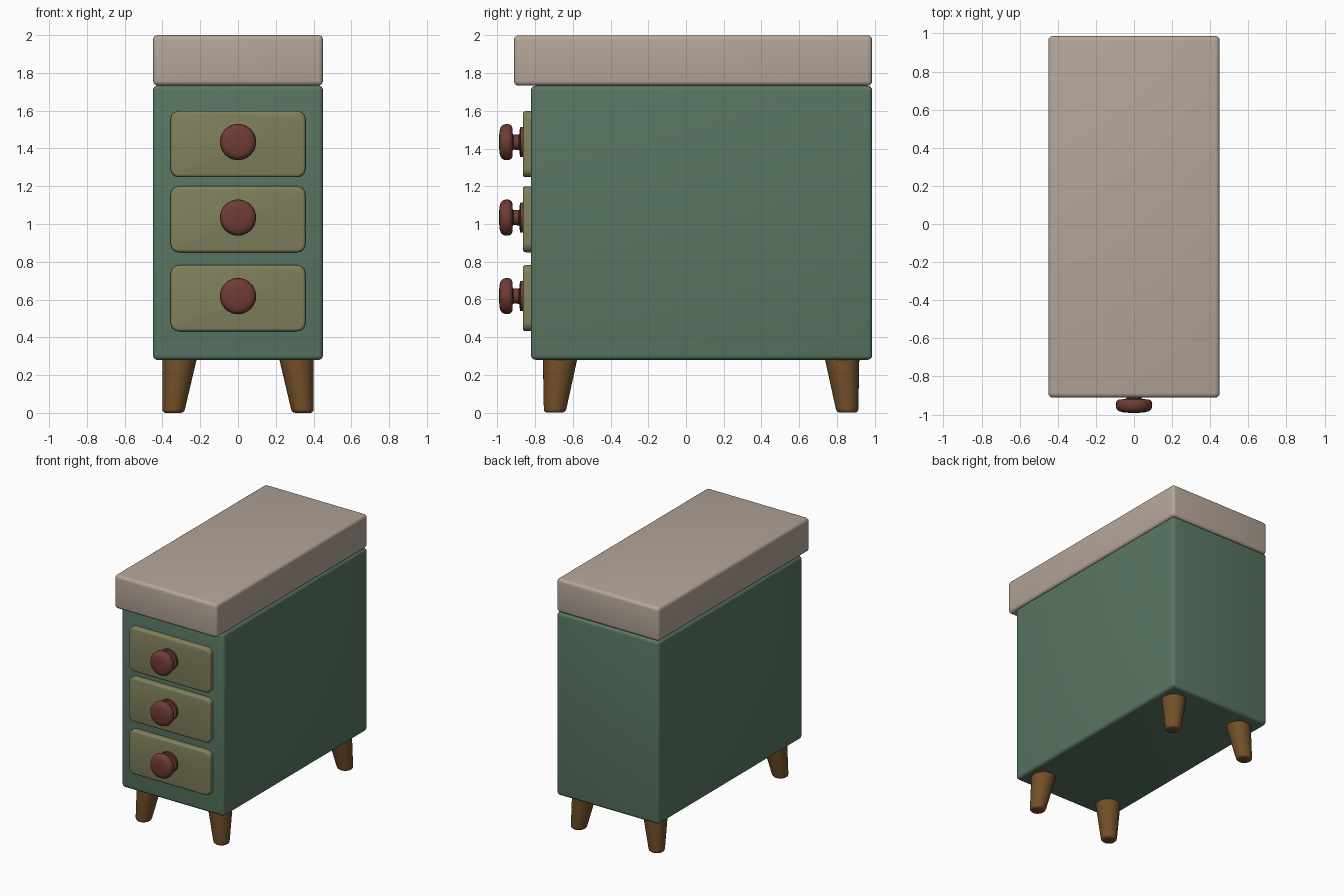
import bpy, bmesh, math
from mathutils import Vector

if "Cube" in bpy.data.objects:
    bpy.data.objects.remove(bpy.data.objects["Cube"])


def material(name, rgb):
    m = bpy.data.materials.new(name)
    m.diffuse_color = (*rgb, 1)
    m.use_nodes = True
    m.node_tree.nodes["Principled BSDF"].inputs["Base Color"].default_value = m.diffuse_color
    return m


GREEN = material("green paint", (0.10, 0.18, 0.125))
BEIGE = material("beige top", (0.46, 0.38, 0.32))
OLIVE = material("olive paint", (0.22, 0.22, 0.11))
RED = material("dark red", (0.16, 0.045, 0.035))
WOOD = material("brown wood", (0.17, 0.08, 0.022))


def finish(name, bm, mat):
    bmesh.ops.recalc_face_normals(bm, faces=bm.faces)
    me = bpy.data.meshes.new(name)
    bm.to_mesh(me)
    bm.free()
    ob = bpy.data.objects.new(name, me)
    bpy.context.collection.objects.link(ob)
    me.materials.append(mat)
    bpy.ops.object.select_all(action='DESELECT')
    ob.select_set(True)
    bpy.context.view_layer.objects.active = ob
    bpy.ops.object.shade_smooth_by_angle(angle=math.radians(35))
    return ob


def box_mesh(lo, hi):
    bm = bmesh.new()
    bmesh.ops.create_cube(bm, size=1)
    lo, hi = Vector(lo), Vector(hi)
    for v in bm.verts:
        v.co = Vector([(a + b) / 2 + c * (b - a) for a, b, c in zip(lo, hi, v.co)])
    return bm


def bevel(bm, edges, width, segments):
    bmesh.ops.bevel(bm, geom=edges, offset=width, segments=segments,
                    profile=0.5, affect='EDGES', clamp_overlap=True)


def rounded_box(name, lo, hi, width, mat):
    bm = box_mesh(lo, hi)
    bevel(bm, bm.edges[:], width, 4)
    return finish(name, bm, mat)


def drawer(name, z0, z1):
    y0 = -0.865
    bm = box_mesh((-0.357, y0, z0), (0.357, -0.80, z1))
    # round the four corners, then soften the front rim
    bevel(bm, [e for e in bm.edges
               if abs(e.verts[0].co.y - e.verts[1].co.y) > 0.01], 0.045, 6)
    bevel(bm, [e for e in bm.edges
               if all(abs(v.co.y - y0) < 1e-4 for v in e.verts)], 0.015, 3)
    return finish(name, bm, OLIVE)


def lathe(name, rings, place, mat, n=32):
    """Stack rings of (radius, height); place maps (a, b, height) to a point."""
    bm = bmesh.new()
    loops = [[bm.verts.new(place(r * math.cos(2 * math.pi * i / n),
                                 r * math.sin(2 * math.pi * i / n), h))
              for i in range(n)] for r, h in rings]
    for p, q in zip(loops, loops[1:]):
        for i in range(n):
            j = (i + 1) % n
            bm.faces.new((p[i], p[j], q[j], q[i]))
    bm.faces.new(loops[0])
    bm.faces.new(loops[-1])
    return finish(name, bm, mat)


# cabinet and thick top
rounded_box("cabinet_body", (-0.45, -0.822, 0.28), (0.45, 0.987, 1.733), 0.025, GREEN)
rounded_box("top_slab", (-0.45, -0.912, 1.733), (0.45, 0.987, 2.0), 0.025, BEIGE)

# drawer fronts with turned knobs; profile is (radius, distance from drawer face)
KNOB = [(0.08, -0.01), (0.08, 0.012), (0.076, 0.016), (0.046, 0.017),
        (0.041, 0.022), (0.040, 0.050), (0.046, 0.054), (0.078, 0.056),
        (0.088, 0.061), (0.094, 0.071), (0.096, 0.083), (0.094, 0.098),
        (0.088, 0.110), (0.078, 0.118), (0.060, 0.123), (0.030, 0.126),
        (0.004, 0.1265)]
for label, z0, z1, zk in (("top", 1.248, 1.598, 1.434),
                          ("middle", 0.85, 1.20, 1.034),
                          ("bottom", 0.432, 0.782, 0.618)):
    drawer(label + "_drawer", z0, z1)
    lathe(label + "_knob", KNOB,
          lambda a, b, h, zk=zk: (a, -0.865 - h, zk + b), RED)

# splayed tapered legs
LEG = [(0.040, 0.0), (0.050, 0.003), (0.057, 0.010), (0.060, 0.022), (0.093, 0.30)]
for sx, side in ((-1, "left"), (1, "right")):
    for sy, end in ((-1, "front"), (1, "back")):
        def place(a, b, h, sx=sx, sy=sy):
            t = h / 0.30
            return (sx * (0.343 - 0.035 * t) + a,
                    0.08 + sy * (0.776 - 0.03 * t) + b, h)
        lathe(f"{end}_{side}_leg", LEG, place, WOOD)
